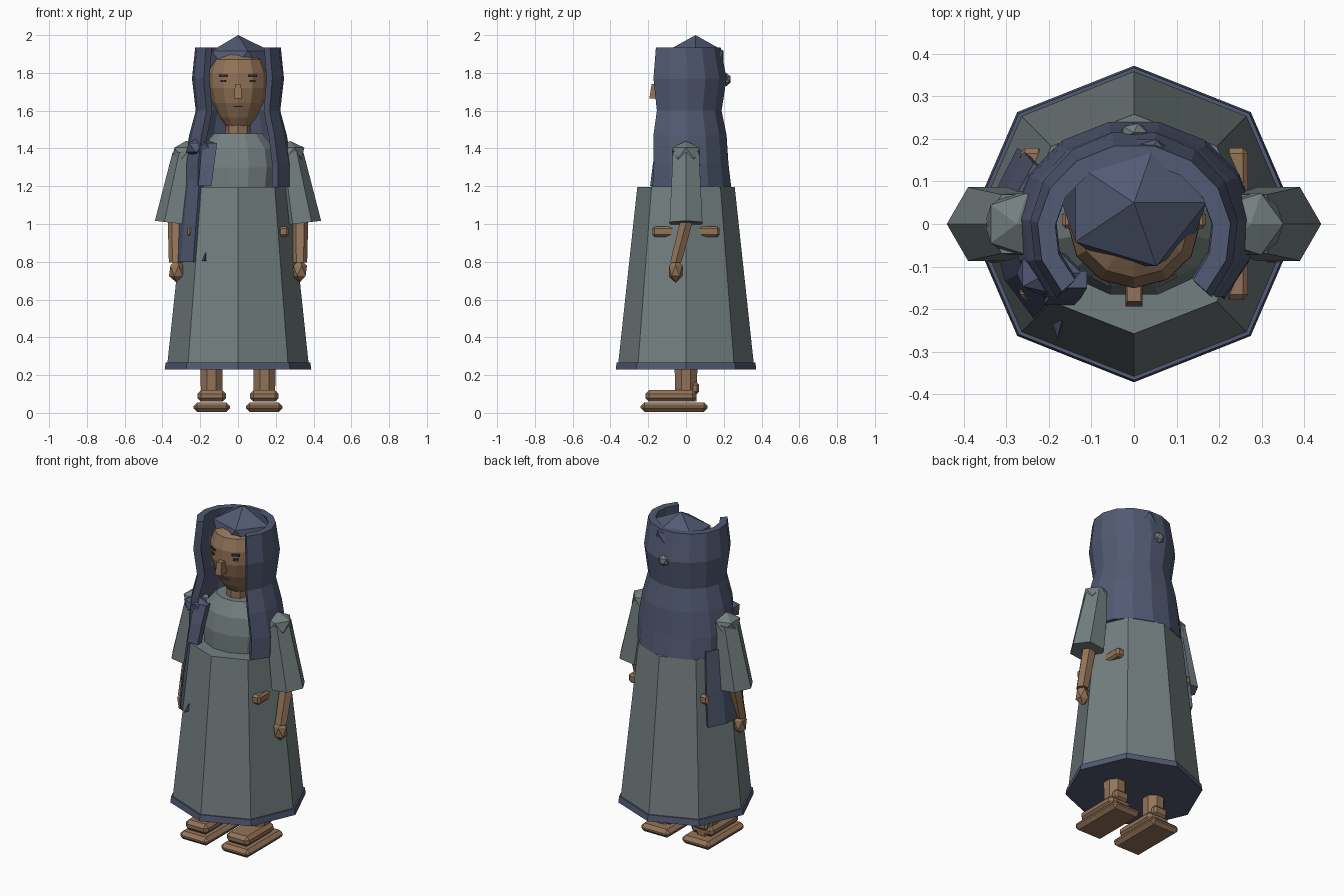
import bpy, bmesh, math
from mathutils import Matrix, Vector

if "Cube" in bpy.data.objects:
    bpy.data.objects.remove(bpy.data.objects["Cube"])


def material(name, rgb):
    m = bpy.data.materials.new(name)
    m.diffuse_color = (*rgb, 1)
    m.use_nodes = True
    m.node_tree.nodes["Principled BSDF"].inputs["Base Color"].default_value = m.diffuse_color
    return m


SKIN = material("warm_brown", (0.29, 0.172, 0.098))
GREY = material("slate_grey", (0.172, 0.212, 0.215))
NAVY = material("dusty_navy", (0.084, 0.102, 0.172))
DARK = material("dark_feature", (0.04, 0.036, 0.04))
LIPS = material("lip_brown", (0.2, 0.11, 0.075))


def finish(bm, name, mat):
    bmesh.ops.recalc_face_normals(bm, faces=bm.faces)
    me = bpy.data.meshes.new(name)
    bm.to_mesh(me)
    bm.free()
    me.materials.append(mat)
    ob = bpy.data.objects.new(name, me)
    bpy.context.collection.objects.link(ob)
    return ob


def loft(name, rings, mat):
    """Skin closed rings of points and cap both ends."""
    bm = bmesh.new()
    vs = [[bm.verts.new(p) for p in r] for r in rings]
    n = len(vs[0])
    for a, b in zip(vs, vs[1:]):
        for i in range(n):
            j = (i + 1) % n
            bm.faces.new((a[i], a[j], b[j], b[i]))
    bm.faces.new(vs[0])
    bm.faces.new(vs[-1])
    return finish(bm, name, mat)


def ring(cx, cy, z, rx, ry, n, start=0.0, tilt=0.0):
    pts = []
    for i in range(n):
        a = start + 2 * math.pi * i / n
        dx = rx * math.cos(a)
        pts.append((cx + dx, cy + ry * math.sin(a), z + tilt * dx))
    return pts


def box(name, c, size, mat, bevel=0.0, turn=0.0):
    bm = bmesh.new()
    bmesh.ops.create_cube(bm, size=1)
    bmesh.ops.scale(bm, vec=size, verts=bm.verts)
    if bevel:
        bmesh.ops.bevel(bm, geom=bm.edges[:], offset=bevel, segments=1, affect='EDGES')
    bmesh.ops.transform(bm, matrix=Matrix.Translation(c) @ Matrix.Rotation(turn, 4, 'Z'),
                        verts=bm.verts)
    return finish(bm, name, mat)


def ball(name, c, size, mat):
    bm = bmesh.new()
    bmesh.ops.create_icosphere(bm, subdivisions=1, radius=1)
    bmesh.ops.scale(bm, vec=size, verts=bm.verts)
    bmesh.ops.translate(bm, vec=c, verts=bm.verts)
    return finish(bm, name, mat)


def sheet(name, levels, a0, a1, n, t, mat):
    """Thick curved cloth open on one side; levels are (z, cy, rx, ry)."""
    rings = []
    for z, cy, rx, ry in levels:
        angs = [math.radians(a0 + (a1 - a0) * i / n) for i in range(n + 1)]
        outer = [(rx * math.cos(a), cy + ry * math.sin(a), z) for a in angs]
        inner = [((rx - t) * math.cos(a), cy + (ry - t) * math.sin(a), z) for a in reversed(angs)]
        rings.append(outer + inner)
    return loft(name, rings, mat)


# Dress: skirt, hem band and bodice
loft("skirt", [ring(0, 0, 0.25, 0.375, 0.36, 8), ring(0, 0, 1.195, 0.275, 0.258, 8)], GREY)
loft("hem_band", [ring(0, 0, 0.23, 0.388, 0.372, 8), ring(0, 0, 0.267, 0.383, 0.367, 8)], NAVY)
bodice = [(1.17, .2, .17), (1.3, .215, .172), (1.4, .2, .15), (1.48, .13, .1)]
loft("bodice", [ring(0, 0, z, rx, ry, 12, math.pi / 12) for z, rx, ry in bodice], GREY)

# Head, neck and cap
loft("neck", [ring(0, 0, 1.45, .066, .066, 8), ring(0, 0, 1.56, .066, .066, 8)], SKIN)
head = [(1.515, .06), (1.565, .098), (1.64, .135), (1.72, .156), (1.80, .155), (1.87, .13), (1.915, .06)]
loft("head", [ring(0, 0, z, r, r * .97, 12) for z, r in head], SKIN)
ball("under_cap", (0, 0.05, 1.85), (0.19, 0.175, 0.15), NAVY)

# Face
loft("nose", [[(-.02, y, 1.665), (.02, y, 1.665), (.016, y + d, 1.74), (-.016, y + d, 1.74)]
              for y, d in ((-.194, .012), (-.13, 0))], SKIN)
box("mouth", (0, -0.132, 1.622), (0.05, 0.009, 0.007), LIPS)

# Veil wrapped around the back and sides of the head
veil = [(1.195, -.008, .285, .253), (1.32, -.01, .285, .24), (1.47, -.015, .26, .235),
        (1.60, -.015, .225, .208), (1.77, -.015, .245, .235), (1.935, -.02, .228, .208)]
sheet("veil", veil, -42, 222, 11, 0.042, NAVY)
ball("veil_back_pin", (0, 0.215, 1.765), (0.035, 0.025, 0.035), GREY)

# Loose end of the veil hanging down one side, with its shoulder knot
sheet("veil_tail", [(.8, 0, .335, .312), (1.0, 0, .315, .295), (1.24, 0, .288, .25)],
      145, 225, 4, 0.02, NAVY)
ball("shoulder_knot", (-.2, -.115, 1.405), (.085, .06, .055), NAVY)
loft("knot_end", [[(x0, y - .02, z), (x1, y - .02, z), (x1, y + .02, z), (x0, y + .02, z)]
                  for z, x0, x1, y in ((1.2, -.21, -.14, -.17), (1.32, -.2, -.125, -.155),
                                       (1.43, -.19, -.11, -.13))], NAVY)
loft("knot_point", [[(-.165, -.225, .805), (-.19, -.235, .805), (-.18, -.27, .805)],
                    [(-.168, -.225, .85), (-.172, -.225, .85), (-.17, -.23, .85)]], NAVY)

# Mirrored parts
for s, side in ((-1, "left"), (1, "right")):
    # Sleeve, shoulder, forearm and hand
    loft(side + "_sleeve", [ring(s * .34, 0, 1.005, .1, .1, 6, 0, s * .12),
                            ring(s * .275, 0, 1.385, .072, .08, 6, 0, -s * .1)], GREY)
    ball(side + "_shoulder", (s * .275, 0, 1.375), (.085, .085, .065), GREY)
    loft(side + "_forearm", [ring(s * .328, -.055, .795, .038, .034, 6),
                             ring(s * .328, .015, 1.06, .045, .04, 6)], SKIN)
    ball(side + "_hand", (s * .326, -.055, .752), (.044, .042, .062), SKIN)
    # Rod at the hip
    box(side + "_hip_bar", (s * .24, 0, .96), (.056, .356, .056), SKIN, .012)
    # Leg, foot and sole
    loft(side + "_leg", [ring(s * .14, 0, .06, .06, .06, 8, math.pi / 8),
                         ring(s * .14, 0, .4, .068, .07, 8, math.pi / 8)], SKIN)
    box(side + "_heel", (s * .14, .04, .13), (.09, .06, .06), SKIN, .012)
    box(side + "_foot", (s * .139, -.08, .09), (.152, .27, .062), SKIN, .02)
    box(side + "_sole", (s * .139, -.063, .031), (.194, .355, .05), SKIN, .02)
    # Ear, brow and eye
    box(side + "_ear", (s * .157, .01, 1.72), (.025, .04, .07), SKIN, .008)
    box(side + "_brow", (s * .078, -.1325, 1.785), (.048, .009, .012), DARK, 0, s * .5)
    box(side + "_eye", (s * .078, -.1325, 1.757), (.03, .009, .013), DARK, 0, s * .5)
